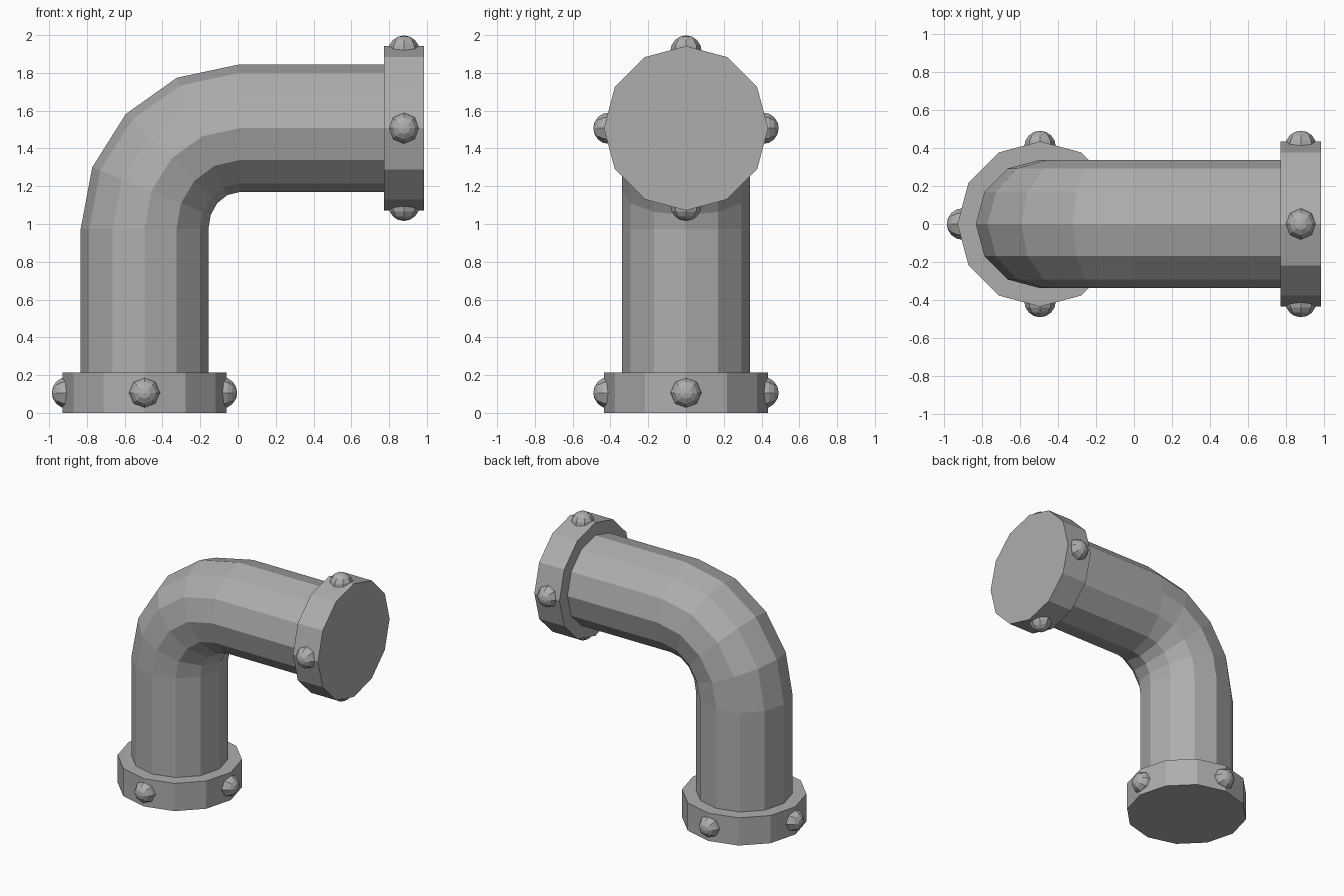
import bpy, bmesh
from math import sin, cos, pi, radians
from mathutils import Vector, Matrix

cube = bpy.data.objects.get("Cube")
if cube:
    bpy.data.objects.remove(cube, do_unlink=True)

GREY = (0.42, 0.42, 0.42, 1)
mat = bpy.data.materials.new("pipe grey")
mat.use_nodes = True
mat.diffuse_color = GREY
bsdf = next(n for n in mat.node_tree.nodes if n.type == 'BSDF_PRINCIPLED')
bsdf.inputs["Base Color"].default_value = GREY

SIDES = 12
PIPE_R, FLANGE_R, FLANGE_H = 0.338, 0.435, 0.213
BOLT_R, BOLT_OUT = 0.083, 0.408
AXIS_X, AXIS_Z = -0.495, 1.507      # vertical leg's x, horizontal leg's z
BEND_X, BEND_Z = 0.008, 0.974       # where the bend ends and begins
END_X = 0.985


def finish(bm, name):
    bmesh.ops.recalc_face_normals(bm, faces=bm.faces)
    mesh = bpy.data.meshes.new(name)
    bm.to_mesh(mesh)
    bm.free()
    mesh.materials.append(mat)
    obj = bpy.data.objects.new(name, mesh)
    bpy.context.collection.objects.link(obj)
    return obj


# Elbow pipe: rings swept up, round the bend and along +x
stations = [(Vector((AXIS_X, 0, 0.05)), 0)]
for deg in (0, 22, 44.3, 66.8, 90):
    t = radians(deg)
    stations.append((Vector((BEND_X + (AXIS_X - BEND_X) * cos(t), 0,
                             BEND_Z + (AXIS_Z - BEND_Z) * sin(t))), t))
stations.append((Vector((END_X - 0.05, 0, AXIS_Z)), pi / 2))

bm = bmesh.new()
rings = []
for centre, t in stations:
    outward = Vector((-cos(t), 0, sin(t)))
    side = Vector((0, 1, 0))
    rings.append([bm.verts.new(centre + PIPE_R * (cos(a) * outward + sin(a) * side))
                  for a in (2 * pi * i / SIDES for i in range(SIDES))])
for lower, upper in zip(rings, rings[1:]):
    for i in range(SIDES):
        j = (i + 1) % SIDES
        bm.faces.new((lower[i], lower[j], upper[j], upper[i]))
bm.faces.new(rings[0])
bm.faces.new(rings[-1])
finish(bm, "elbow_pipe")


# Flange with four round bolts, built along z and then placed
def flange(name, placement):
    bm = bmesh.new()
    bmesh.ops.create_cone(bm, cap_ends=True, segments=SIDES, radius1=FLANGE_R,
                          radius2=FLANGE_R, depth=FLANGE_H, matrix=placement)
    finish(bm, name + "_flange")
    for k in range(4):
        bm = bmesh.new()
        turn = Matrix.Rotation(k * pi / 2, 4, 'Z')
        out = Matrix.Translation((BOLT_OUT, 0, 0)) @ Matrix.Rotation(pi / 2, 4, 'Y')
        bmesh.ops.create_uvsphere(bm, u_segments=8, v_segments=8, radius=BOLT_R,
                                  matrix=placement @ turn @ out)
        finish(bm, f"{name}_bolt_{k + 1}")


flange("base", Matrix.Translation((AXIS_X, 0, FLANGE_H / 2)))
flange("end", Matrix.Translation((END_X - FLANGE_H / 2, 0, AXIS_Z))
       @ Matrix.Rotation(pi / 2, 4, 'Y'))
